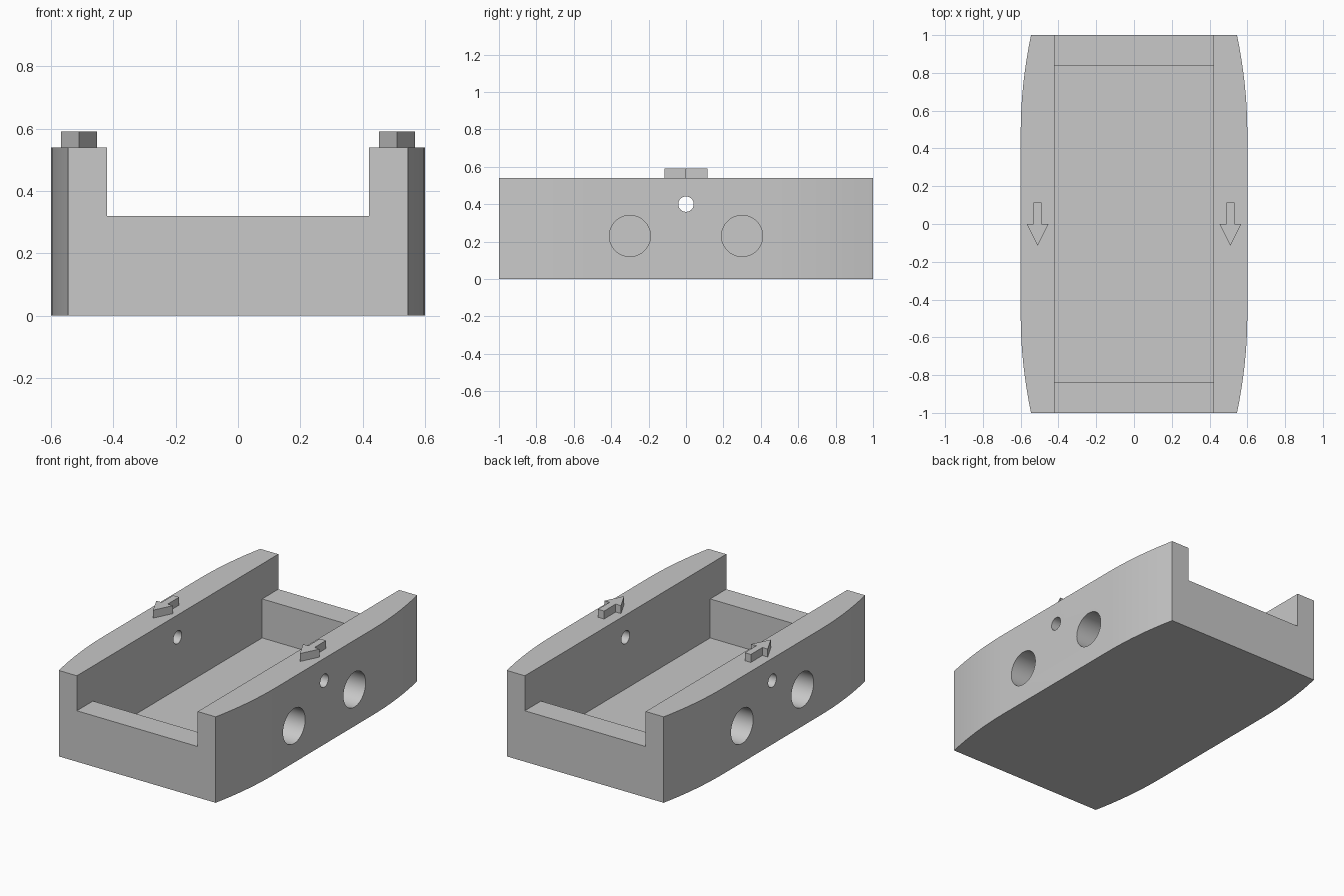
import bpy, bmesh, math
from mathutils import Matrix

cube = bpy.data.objects.get("Cube")
if cube:
    bpy.data.objects.remove(cube, do_unlink=True)

grey = bpy.data.materials.new("light grey")
grey.use_nodes = True
grey.diffuse_color = (0.58, 0.58, 0.58, 1)
grey.node_tree.nodes["Principled BSDF"].inputs["Base Color"].default_value = grey.diffuse_color


def finish(bm, name):
    bmesh.ops.recalc_face_normals(bm, faces=bm.faces)
    mesh = bpy.data.meshes.new(name)
    bm.to_mesh(mesh)
    bm.free()
    mesh.materials.append(grey)
    obj = bpy.data.objects.new(name, mesh)
    bpy.context.collection.objects.link(obj)
    return obj


def prism(name, points, offset):
    """Extrude a closed outline of 3D points along an offset."""
    bm = bmesh.new()
    face = bm.faces.new([bm.verts.new(p) for p in points])
    extruded = bmesh.ops.extrude_face_region(bm, geom=[face])["geom"]
    verts = [v for v in extruded if isinstance(v, bmesh.types.BMVert)]
    bmesh.ops.translate(bm, verts=verts, vec=offset)
    return finish(bm, name)


def rod(name, x, y, z, radius, length):
    """Cylinder lying along x."""
    bm = bmesh.new()
    matrix = Matrix.Translation((x, y, z)) @ Matrix.Rotation(math.pi / 2, 4, "Y")
    bmesh.ops.create_cone(bm, cap_ends=True, segments=64, radius1=radius,
                          radius2=radius, depth=length, matrix=matrix)
    return finish(bm, name)


def cut(target, cutter):
    cutter.hide_render = True
    mod = target.modifiers.new("cut", "BOOLEAN")
    mod.operation, mod.solver, mod.object = "DIFFERENCE", "EXACT", cutter
    bpy.context.view_layer.objects.active = target
    bpy.ops.object.modifier_apply(modifier=mod.name)
    bpy.data.objects.remove(cutter, do_unlink=True)


# Body: straight middle, sides tapering in a shallow curve to both ends
STEPS = 8
taper = [(0.6 - 0.055 * (i / STEPS) ** 2, 0.48 + 0.52 * i / STEPS)
         for i in range(STEPS + 1)]
right = [(x, -y, 0) for x, y in reversed(taper)] + [(x, y, 0) for x, y in taper]
left = [(-x, y, 0) for x, y, z in reversed(right)]
body = prism("tray_body", right + left, (0, 0, 0.54))

# Inner pocket and the lowered end sills
side = [(-1.2, 0.32), (-0.84, 0.32), (-0.84, 0.075), (0.84, 0.075),
        (0.84, 0.32), (1.2, 0.32), (1.2, 0.8), (-1.2, 0.8)]
cut(body, prism("pocket_cutter", [(-0.42, y, z) for y, z in side], (0.84, 0, 0)))

# Small pin hole through both walls, and two blind holes in each outer side
cut(body, rod("pin_hole_cutter", 0, 0, 0.4, 0.041, 2))
for sx in (-1, 1):
    for sy in (-1, 1):
        cut(body, rod("blind_hole_cutter", sx * 0.6, sy * 0.3, 0.23, 0.11, 0.3))

# Raised direction arrows on the wall tops, pointing to the front
arrow = [(-0.021, 0.115), (-0.021, 0), (-0.058, 0), (0, -0.115),
         (0.058, 0), (0.021, 0), (0.021, 0.115)]
for name, cx in (("left_arrow", 0.51), ("right_arrow", -0.51)):
    prism(name, [(cx + x, y, 0.54) for x, y in arrow], (0, 0, 0.05))

# Smooth the curved sides and holes, keep the edges sharp
bpy.ops.object.select_all(action="DESELECT")
body.select_set(True)
bpy.context.view_layer.objects.active = body
bpy.ops.object.shade_smooth_by_angle(angle=math.radians(30))
